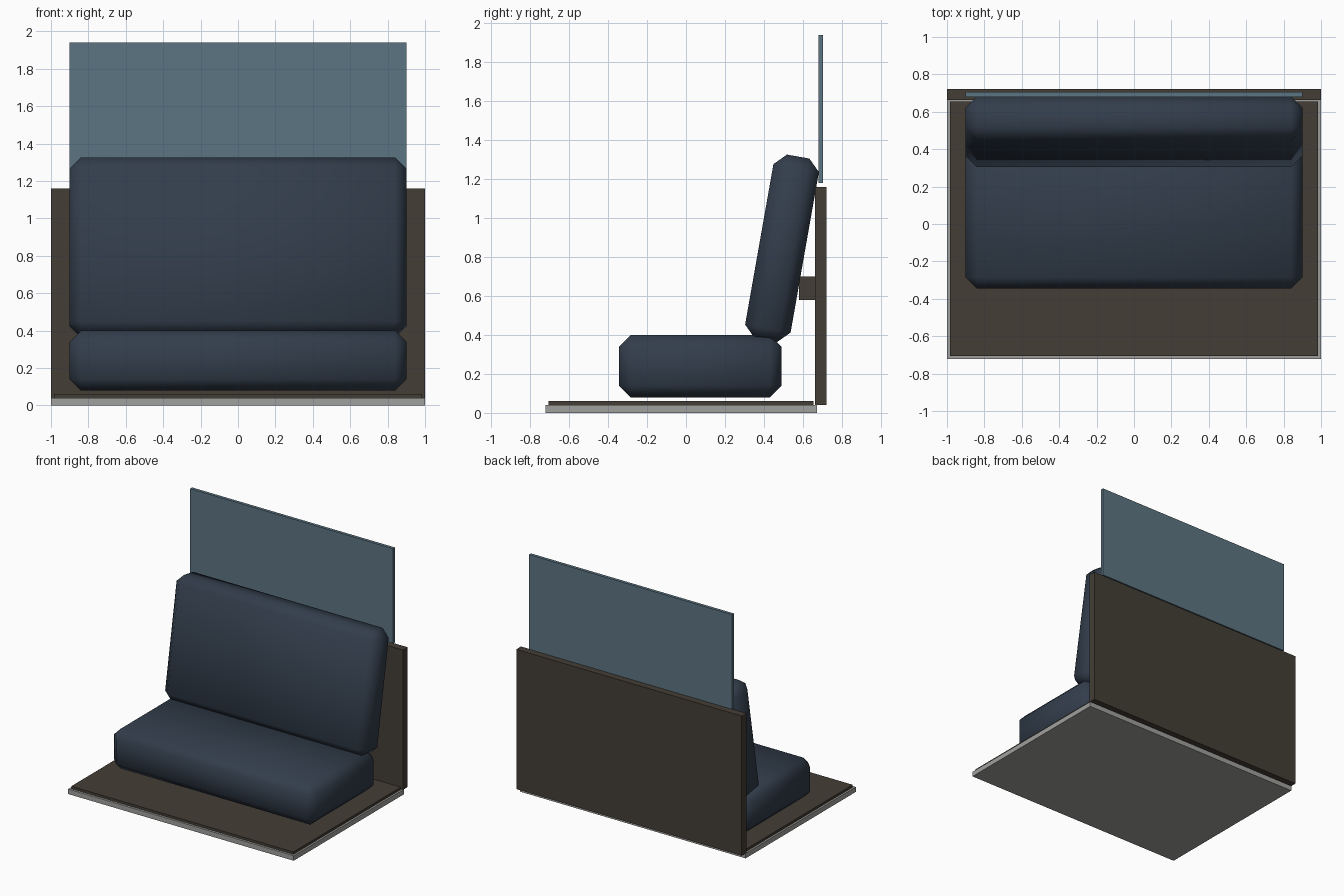
import bpy
import math

old = bpy.data.objects.get("Cube")
if old:
    bpy.data.objects.remove(old, do_unlink=True)


def linear(c):
    return c / 12.92 if c <= 0.04045 else ((c + 0.055) / 1.055) ** 2.4


def material(name, rgb, alpha=1.0):
    colour = [linear(c / 255) for c in rgb]
    mat = bpy.data.materials.new(name)
    mat.use_nodes = True
    mat.diffuse_color = (*colour, alpha)
    shader = mat.node_tree.nodes["Principled BSDF"]
    shader.inputs["Base Color"].default_value = (*colour, 1)
    shader.inputs["Alpha"].default_value = alpha
    shader.inputs["Roughness"].default_value = 0.7
    return mat


grey = material("grey metal", (160, 160, 158))
brown = material("dark brown panel", (68, 61, 53))
navy = material("navy upholstery", (50, 61, 75))
blue = material("blue grey glass", (92, 117, 130), 0.85)


def box(name, size, centre, mat):
    bpy.ops.mesh.primitive_cube_add(size=1, location=centre)
    obj = bpy.context.object
    obj.name = name
    obj.scale = size
    bpy.ops.object.transform_apply(location=False, rotation=False, scale=True)
    obj.data.materials.append(mat)
    return obj


def cushion(name, size, centre, tilt=0):
    # Box with one broad chamfer, shaded smooth for a padded look
    obj = box(name, size, centre, navy)
    bevel = obj.modifiers.new("chamfer", "BEVEL")
    bevel.width = 0.06
    bevel.segments = 1
    bevel.limit_method = "NONE"
    obj.rotation_euler.x = math.radians(tilt)
    bpy.ops.object.shade_smooth()
    return obj


# Base and floor
box("base_slab", (2, 1.395, 0.04), (0, -0.025, 0.02), grey)
box("floor_panel", (1.97, 1.36, 0.02), (0, -0.025, 0.05), brown)

# Rear wall with the spacer that carries the backrest
box("rear_wall", (2, 0.06, 1.12), (0, 0.692, 0.60), brown)
box("backrest_spacer", (1.6, 0.09, 0.12), (0, 0.625, 0.64), brown)

# Window above the wall
box("window_pane", (1.8, 0.025, 0.76), (0, 0.692, 1.56), blue)

# Upholstery
cushion("seat_cushion", (1.8, 0.835, 0.32), (0, 0.073, 0.24))
cushion("backrest_cushion", (1.8, 0.237, 0.957), (0, 0.493, 0.845), tilt=-10)
